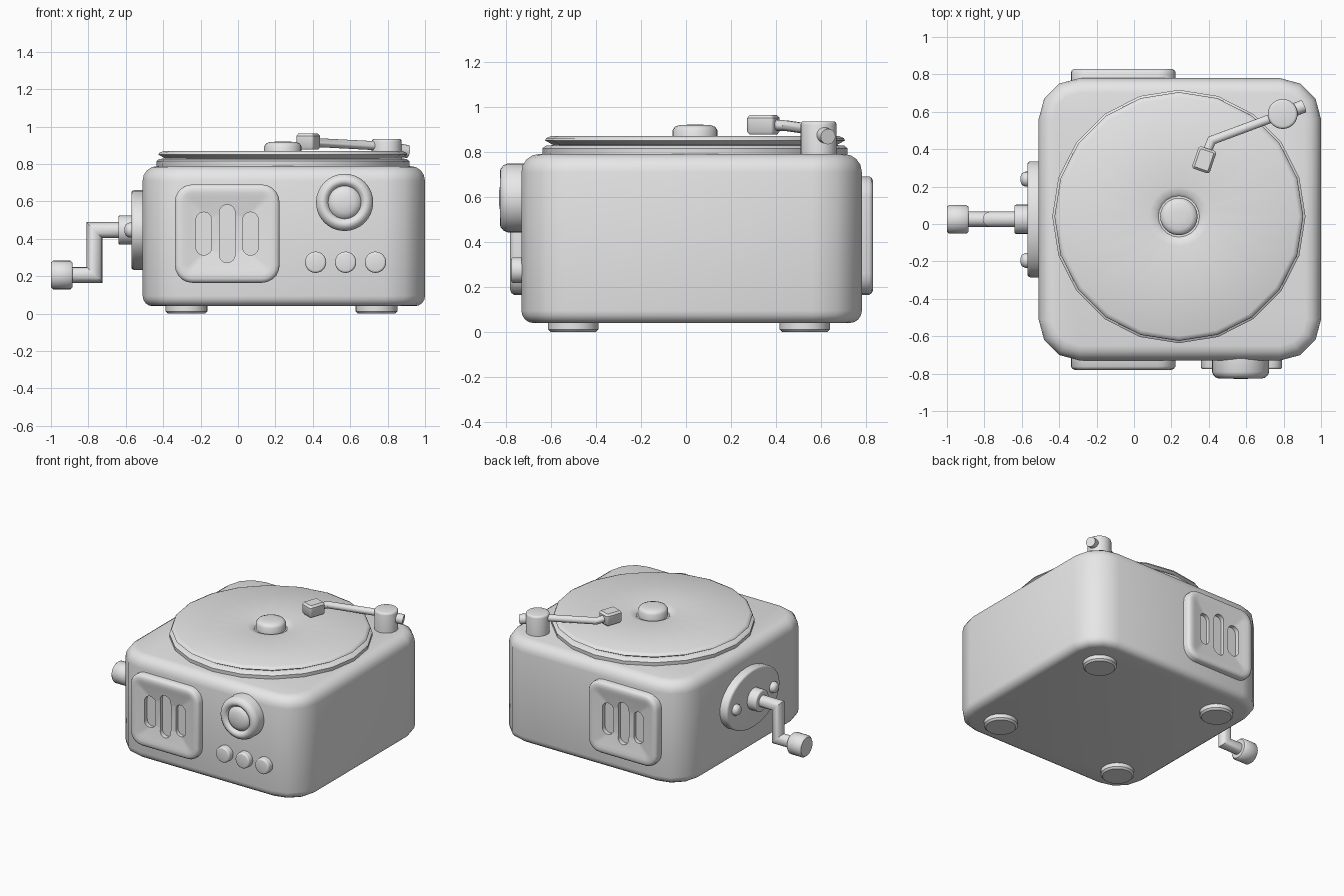
import bpy, bmesh
from math import sin, cos, pi, radians
from mathutils import Vector

if "Cube" in bpy.data.objects:
    bpy.data.objects.remove(bpy.data.objects["Cube"])

grey = bpy.data.materials.new("plain grey")
grey.use_nodes = True
grey.diffuse_color = (0.8, 0.8, 0.8, 1)
grey.node_tree.nodes["Principled BSDF"].inputs["Base Color"].default_value = (0.8, 0.8, 0.8, 1)

FRONT = (pi / 2, 0, 0)
BACK = (pi / 2, 0, pi)
SIDE = (0, -pi / 2, 0)


def smooth(ob, angle=40):
    bpy.ops.object.select_all(action='DESELECT')
    ob.select_set(True)
    bpy.context.view_layer.objects.active = ob
    bpy.ops.object.shade_smooth_by_angle(angle=radians(angle))


def skin(name, rings, loc=(0, 0, 0), rot=(0, 0, 0), angle=40):
    """Bridge a stack of rings and cap both ends."""
    bm = bmesh.new()
    loops = [[bm.verts.new(p) for p in ring] for ring in rings]
    n = len(loops[0])
    for a, b in zip(loops, loops[1:]):
        for i in range(n):
            j = (i + 1) % n
            bm.faces.new((a[i], a[j], b[j], b[i]))
    bm.faces.new(loops[0][::-1])
    bm.faces.new(loops[-1])
    bmesh.ops.recalc_face_normals(bm, faces=bm.faces)
    me = bpy.data.meshes.new(name)
    bm.to_mesh(me)
    bm.free()
    me.materials.append(grey)
    ob = bpy.data.objects.new(name, me)
    bpy.context.collection.objects.link(ob)
    ob.location, ob.rotation_euler = loc, rot
    smooth(ob, angle)
    return ob


def lathe(name, profile, loc, rot=(0, 0, 0), sides=24, stretch=1, angle=40):
    """Profile of (radius, height) pairs turned about local z."""
    turns = [2 * pi * i / sides for i in range(sides)]
    rings = [[(r * cos(t), r * stretch * sin(t), z) for t in turns] for r, z in profile]
    return skin(name, rings, loc, rot, angle)


def drum(name, r, h, bevel, loc, rot=(0, 0, 0), sides=24, stretch=1):
    """Short cylinder with a rounded outer rim."""
    arc = [(r - bevel + bevel * cos(t), h - bevel + bevel * sin(t))
           for t in (0, pi / 6, pi / 3, pi / 2)]
    return lathe(name, [(r, 0)] + arc, loc, rot, sides, stretch)


def slab(name, hx, hy, radius, levels, loc, rot=(0, 0, 0), steps=3, angle=40):
    """Rounded rectangle through (inset, height) levels."""
    rings = []
    for inset, z in levels:
        r = max(radius - inset, 0.004)
        ring = []
        for k, (sx, sy) in enumerate(((1, 1), (-1, 1), (-1, -1), (1, -1))):
            for s in range(steps + 1):
                t = (k + s / steps) * pi / 2
                ring.append((sx * (hx - inset - r) + r * cos(t),
                             sy * (hy - inset - r) + r * sin(t), z))
        rings.append(ring)
    return skin(name, rings, loc, rot, angle)


def tube(name, points, r, sides=16):
    """Round bar along straight segments with mitred corners."""
    pts = [Vector(p) for p in points]
    dirs = [(b - a).normalized() for a, b in zip(pts, pts[1:])]
    q = dirs[0].to_track_quat('Z', 'Y')
    ring = [pts[0] + q @ Vector((r * cos(2 * pi * i / sides), r * sin(2 * pi * i / sides), 0))
            for i in range(sides)]
    rings = [ring]
    for i, d in enumerate(dirs):
        p = pts[i + 1]
        n = (d + (dirs[i + 1] if i + 1 < len(dirs) else d)).normalized()
        ring = [v + d * ((p - v).dot(n) / d.dot(n)) for v in ring]
        rings.append(ring)
    return skin(name, rings)


# Case with large vertical corners and softer top and bottom edges
CX, CY = 0.245, 0.025
top_r, low_r = 0.08, 0.055
quarter = [i * pi / 8 for i in range(5)]
levels = [(low_r * (1 - sin(t)), 0.04 + low_r * (1 - cos(t))) for t in quarter]
levels += [(top_r * (1 - cos(t)), 0.79 - top_r * (1 - sin(t))) for t in quarter]
slab("case", 0.755, 0.755, 0.22, levels, (CX, CY, 0), angle=50)

# Feet
for side, x in (("right", -0.275), ("left", 0.74)):
    for end, y in (("front", -0.5), ("back", 0.527)):
        lathe(f"foot_{end}_{side}", [(0.1, 0), (0.112, 0.012), (0.112, 0.06)], (x, y, 0))

# Platter, record and spindle cap
hub = (0.24, 0.04, 0)
lathe("platter", [(0.675, 0.78), (0.677, 0.815), (0.66, 0.828), (0.6, 0.83)], hub, sides=20)
lathe("record", [(0.62, 0.825), (0.64, 0.836), (0.665, 0.85), (0.66, 0.86), (0.64, 0.869),
                 (0.16, 0.869), (0.125, 0.863), (0.11, 0.85)], hub, sides=20)
lathe("spindle_cap", [(0.1, 0.84), (0.1, 0.895), (0.09, 0.91), (0.07, 0.918), (0.03, 0.92)], hub)

# Tone arm
drum("arm_post", 0.08, 0.155, 0.015, (0.795, 0.588, 0.78))
tube("tone_arm", [(0.38, 0.36, 0.92), (0.415, 0.447, 0.915), (0.795, 0.588, 0.895)], 0.024)
tube("arm_counterweight", [(0.84, 0.604, 0.878), (0.907, 0.63, 0.867)], 0.035)
slab("cartridge", 0.05, 0.063, 0.015, [(0.01, 0), (0, 0.012), (0, 0.073), (0.012, 0.087)],
     (0.375, 0.343, 0.877), (0, 0, radians(-19)))


# Slotted grilles, dished towards the middle
def grille(name, loc, rot):
    pad = slab(name, 0.28, 0.263, 0.095,
               [(0, -0.03), (0, 0.032), (0.008, 0.044), (0.022, 0.05), (0.045, 0.05),
                (0.07, 0.044), (0.17, 0.028)], loc, rot, steps=5)
    for x, half in ((-0.125, 0.115), (0, 0.155), (0.125, 0.115)):
        cutter = slab("slot_cutter", 0.042, half, 0.042, [(0, 0.004), (0, 0.1)], loc, rot, 6)
        cutter.hide_render = True
        cutter.location += cutter.rotation_euler.to_matrix() @ Vector((x, 0, 0))
        mod = pad.modifiers.new("slot", 'BOOLEAN')
        mod.operation, mod.solver, mod.object = 'DIFFERENCE', 'EXACT', cutter
        bpy.context.view_layer.objects.active = pad
        bpy.context.view_layer.update()
        bpy.ops.object.modifier_apply(modifier=mod.name)
        bpy.data.objects.remove(cutter)
    smooth(pad)


grille("front_grille", (-0.058, -0.73, 0.428), FRONT)
grille("back_grille", (-0.058, 0.78, 0.428), BACK)

# Front dial and push buttons
lathe("dial", [(0.153, -0.02), (0.153, 0.06), (0.146, 0.078), (0.13, 0.092), (0.115, 0.096),
               (0.1, 0.09), (0.088, 0.072), (0.08, 0.084), (0.055, 0.095), (0.02, 0.1)],
      (0.57, -0.73, 0.595), FRONT, sides=32)
for i in range(3):
    drum(f"button_{i + 1}", 0.057, 0.066, 0.012, (0.415 + 0.16 * i, -0.71, 0.275), FRONT)

# Crank with its oval plate, screws and handle
AX = 0.447
drum("crank_plate", 0.213, 0.08, 0.014, (-0.49, CY, AX), SIDE, 32, 0.31 / 0.213)
for name, y in (("back", 0.24), ("front", -0.195)):
    lathe(f"plate_screw_{name}", [(0.04, 0), (0.04, 0.022), (0.03, 0.04), (0.015, 0.046)],
          (-0.56, y, AX), SIDE, 16)
drum("crank_hub", 0.078, 0.09, 0.01, (-0.55, CY, AX), SIDE)
tube("crank_arm", [(-0.6, CY, AX), (-0.767, CY, AX), (-0.767, CY, 0.207), (-0.92, CY, 0.207)], 0.042)
lathe("crank_handle", [(0.067, 0), (0.077, 0.012), (0.077, 0.103), (0.067, 0.115)],
      (-0.885, CY, 0.207), SIDE)
